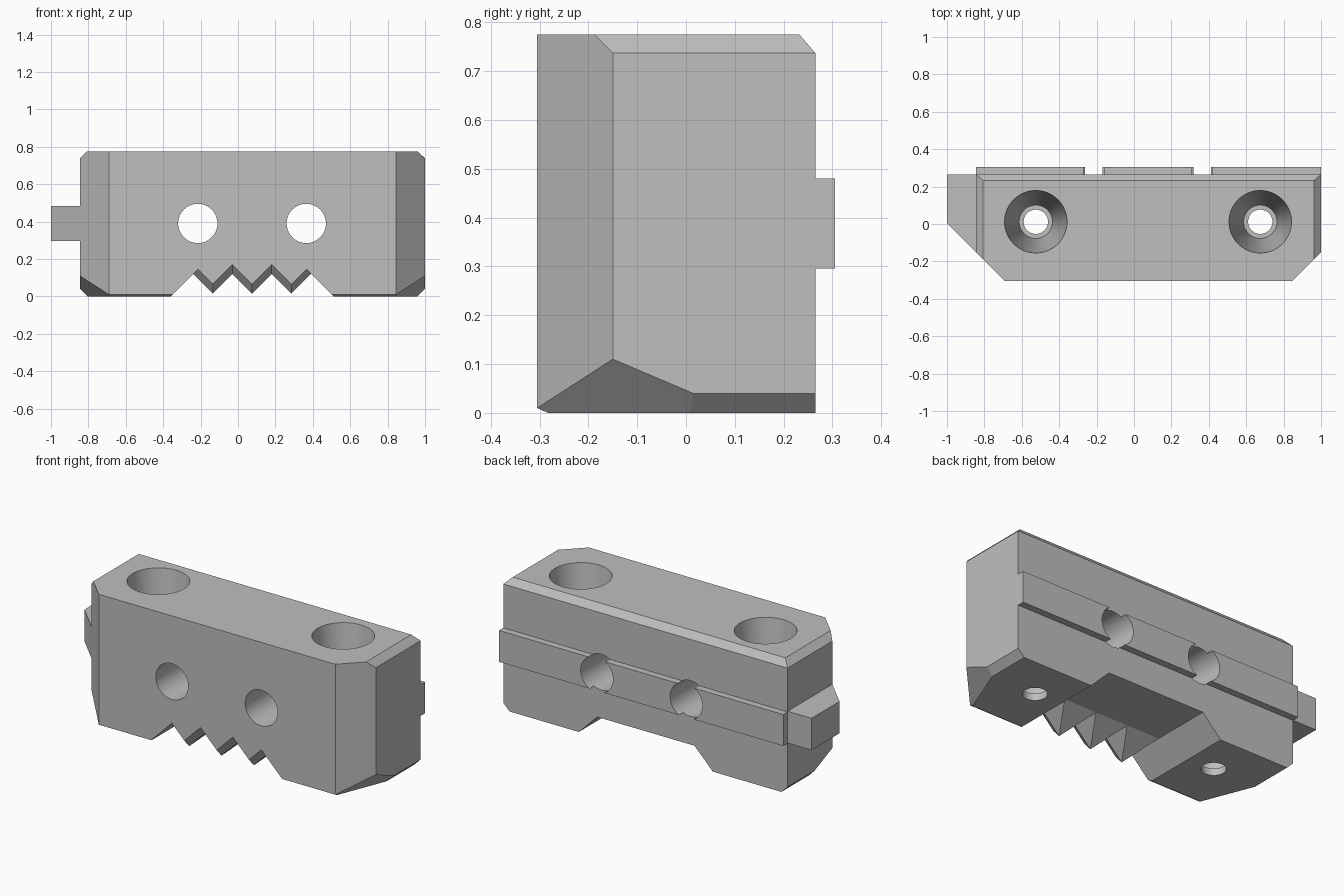
import bpy, bmesh, math
from mathutils import Vector, Matrix

cube = bpy.data.objects.get("Cube")
if cube:
    bpy.data.objects.remove(cube, do_unlink=True)

steel = bpy.data.materials.new("Plain Grey")
steel.use_nodes = True
GREY = (0.52, 0.52, 0.52, 1)
steel.diffuse_color = GREY
steel.node_tree.nodes["Principled BSDF"].inputs["Base Color"].default_value = GREY


def finish(name, bm):
    bmesh.ops.recalc_face_normals(bm, faces=bm.faces[:])
    mesh = bpy.data.meshes.new(name)
    bm.to_mesh(mesh)
    bm.free()
    mesh.materials.append(steel)
    obj = bpy.data.objects.new(name, mesh)
    bpy.context.scene.collection.objects.link(obj)
    return obj


def prism(outline, z0, z1):
    """Extrude a plan outline from z0 to z1."""
    bm = bmesh.new()
    face = bm.faces.new([bm.verts.new((x, y, z0)) for x, y in outline])
    top = bmesh.ops.extrude_face_region(bm, geom=[face])
    moved = [v for v in top["geom"] if isinstance(v, bmesh.types.BMVert)]
    bmesh.ops.translate(bm, verts=moved, vec=(0, 0, z1 - z0))
    return bm


def slice_off(bm, point, normal):
    """Remove everything on the normal's side of a plane and cap the cut."""
    cut = bmesh.ops.bisect_plane(bm, geom=bm.verts[:] + bm.edges[:] + bm.faces[:],
                                 plane_co=point, plane_no=Vector(normal).normalized(),
                                 clear_outer=True)
    edges = [e for e in cut["geom_cut"] if isinstance(e, bmesh.types.BMEdge)]
    bmesh.ops.holes_fill(bm, edges=edges)


def turned(name, profile, matrix, seg=64):
    """Round cutter from (radius, height) pairs."""
    bm = bmesh.new()
    rings = [[bm.verts.new((r * math.cos(math.tau * i / seg),
                            r * math.sin(math.tau * i / seg), h)) for i in range(seg)]
             for r, h in profile]
    for a, b in zip(rings, rings[1:]):
        for i in range(seg):
            j = (i + 1) % seg
            bm.faces.new((a[i], a[j], b[j], b[i]))
    bm.faces.new(rings[0])
    bm.faces.new(rings[-1])
    bmesh.ops.transform(bm, matrix=matrix, verts=bm.verts[:])
    return finish(name, bm)


# Main block with bevelled front corners
L, R, FRONT, BACK, TOP = -0.845, 1.0, -0.305, 0.265, 0.775
C = 0.155
CH = 0.038
bm = prism([(L + C, FRONT), (R - C, FRONT), (R, FRONT + C),
            (R, BACK), (L, BACK), (L, FRONT + C)], 0, TOP)
slice_off(bm, (0, BACK, TOP - CH), (0, 1, 0.85))
for x, s in ((L, -1), (R, 1)):
    slice_off(bm, (x, 0, TOP - CH), (s, 0, 1))
    slice_off(bm, (x, 0, 0.04), (s, 0, -1))
    slice_off(bm, (x, FRONT + C, 0.11), (1.07 * s, -0.424, -1))
slice_off(bm, (0, FRONT, 0.01), (0, -0.45, -1))
block = finish("jaw_block", bm)

# Side tab and back rib
tab = finish("side_tab", prism([(-1, BACK), (-1, FRONT + 2 * C), (L, FRONT + C),
                                (-0.8, FRONT + C), (-0.8, BACK)], 0.297, 0.484))
rib = finish("back_rib", prism([(L, 0.2), (R, 0.2), (R, -FRONT), (L, -FRONT)],
                               0.296, 0.48))

# Underside recess, leaving a row of teeth along the front
X0, X1, CEIL, TIP, PITCH = -0.36, 0.51, 0.12, 0.015, 0.105


def zigzag(y, lift, tip, corner):
    pts = [(X0 - 0.1, -0.1), (X0 + corner, corner)]
    for k in range(1, 6):
        z = tip if k % 2 else CEIL
        pts.append((X0 + CEIL + k * PITCH, z + lift))
    pts += [(X1 - corner, corner), (X1 + 0.1, -0.1)]
    return [(x, y, z) for x, z in pts]


bm = bmesh.new()
sections = [[bm.verts.new(p) for p in s] for s in (
    zigzag(-0.4, 0.05, TIP, 0.145), zigzag(FRONT, 0.05, TIP, 0.145),
    zigzag(-0.26, 0, TIP, CEIL), zigzag(-0.09, 0, CEIL, CEIL),
    zigzag(0.4, 0, CEIL, CEIL))]
for a, b in zip(sections, sections[1:]):
    n = len(a)
    for i in range(n):
        j = (i + 1) % n
        if i % 2:
            bm.faces.new((a[i], a[j], b[i]))
            bm.faces.new((a[j], b[j], b[i]))
        else:
            bm.faces.new((a[i], a[j], b[j]))
            bm.faces.new((a[i], b[j], b[i]))
bm.faces.new(sections[0])
bm.faces.new(sections[-1])
recess = finish("recess_cutter", bm)

# Round holes: two front to back, two tapered from the top
cutters = [recess]
for x in (-0.215, 0.365):
    m = Matrix.Translation((x, 0, 0.39)) @ Matrix.Rotation(math.pi / 2, 4, "X")
    cutters.append(turned("cross_hole_cutter", [(0.105, -0.5), (0.105, 0.5)], m))
for x in (-0.525, 0.675):
    profile = [(0.065, -0.1), (0.065, 0.04), (0.089, 0.04),
               (0.167, TOP), (0.167, TOP + 0.1)]
    cutters.append(turned("screw_hole_cutter", profile, Matrix.Translation((x, 0.012, 0))))

# Combine into one solid
for other, op in [(tab, "UNION"), (rib, "UNION")] + [(c, "DIFFERENCE") for c in cutters]:
    mod = block.modifiers.new(op.title(), "BOOLEAN")
    mod.operation, mod.object, mod.solver = op, other, "EXACT"
bpy.context.view_layer.update()
solid = bpy.data.meshes.new_from_object(
    block.evaluated_get(bpy.context.evaluated_depsgraph_get()))
block.modifiers.clear()
block.data = solid
for helper in [tab, rib] + cutters:
    bpy.data.objects.remove(helper, do_unlink=True)
solid.materials.clear()
solid.materials.append(steel)
for poly in solid.polygons:
    poly.material_index = 0

# Smooth bores, crisp edges
for obj in bpy.context.selected_objects:
    obj.select_set(False)
block.select_set(True)
bpy.context.view_layer.objects.active = block
bpy.ops.object.shade_smooth_by_angle(angle=math.radians(15))
